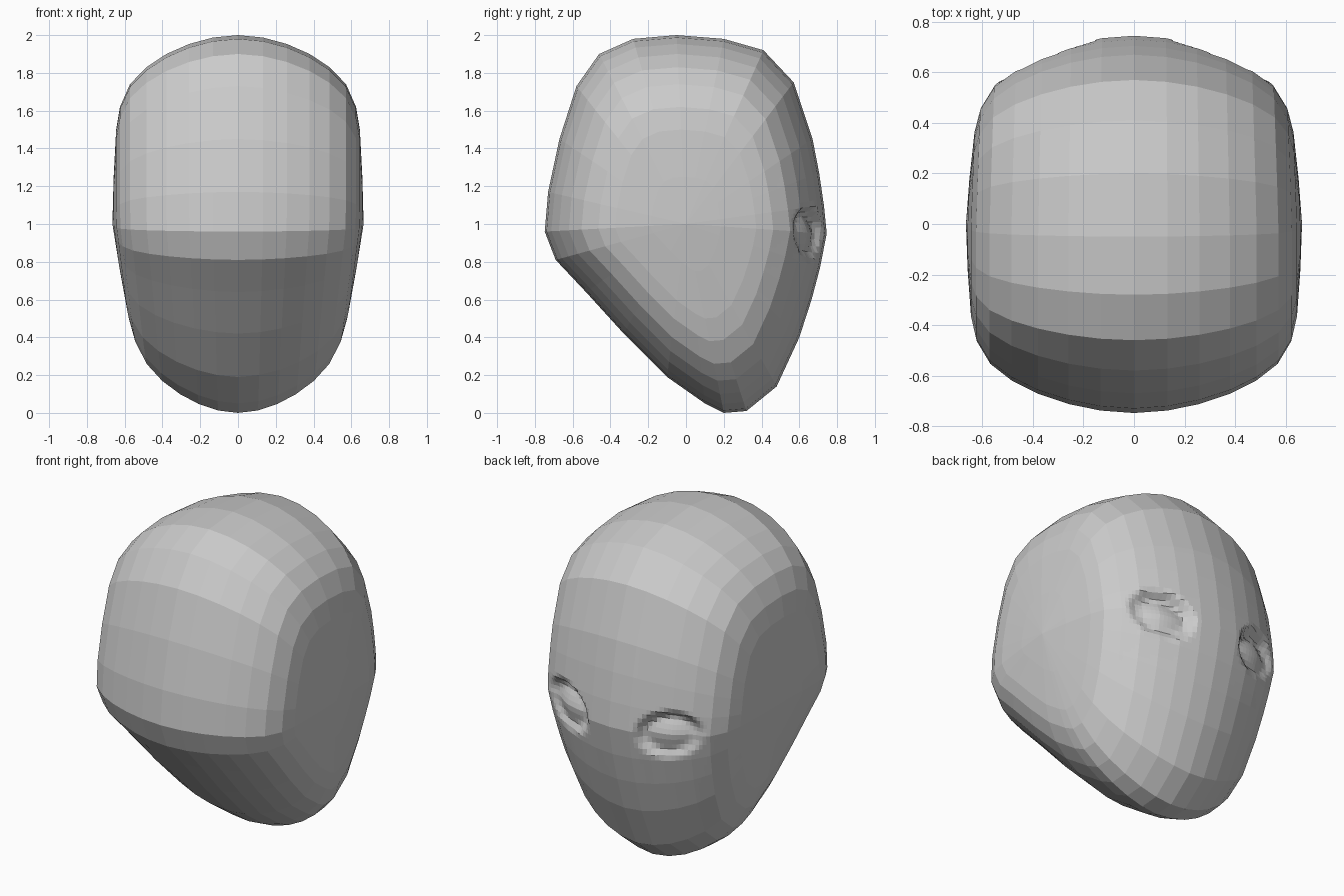
import bpy, bmesh, math

if "Cube" in bpy.data.objects:
    bpy.data.objects.remove(bpy.data.objects["Cube"])

# Head outline in the middle plane (y, z), clockwise from the crown
OUTLINE = [(-0.05, 2.0), (0.2, 1.98), (0.41, 1.92), (0.57, 1.75), (0.67, 1.45),
           (0.705, 1.27), (0.73, 1.1), (0.745, 0.95), (0.71, 0.77), (0.665, 0.6),
           (0.6, 0.4), (0.48, 0.14), (0.32, 0.01), (0.2, 0.0), (0.1, 0.05),
           (-0.1, 0.19), (-0.33, 0.42), (-0.53, 0.64), (-0.69, 0.81), (-0.748, 0.96),
           (-0.73, 1.17), (-0.67, 1.45), (-0.58, 1.73), (-0.46, 1.9), (-0.28, 1.98)]
# Ring size against sideways position, both as fractions
RINGS = [(1, 0), (0.987, 0.2), (0.953, 0.39), (0.9, 0.57), (0.83, 0.73),
         (0.74, 0.86), (0.62, 0.94), (0.5, 0.97), (0.25, 0.99)]
CORE = (0.0, 1.0)


def half_width(y, z):
    return 0.665 - 0.13 * max(0, 1 - z) - 0.04 * max(0, y)


def head_point(p, f, u):
    """Outline point pulled toward the core, pushed out sideways."""
    y = CORE[0] + f * (p[0] - CORE[0])
    z = CORE[1] + f * (p[1] - CORE[1])
    return (half_width(y, z) * u, y, z)


def eye_coords(co):
    """Position in the slanted eye ellipse: radius 1 is the rim."""
    a = math.radians(18)
    dx, dz = co.x - 0.34, co.z - 0.955
    u = (dx * math.cos(a) + dz * math.sin(a)) / 0.2
    v = (-dx * math.sin(a) + dz * math.cos(a)) / 0.15
    return u, v


def smooth(t):
    t = min(1, max(0, t))
    return t * t * (3 - 2 * t)


# Half of the skull as nested rings
bm = bmesh.new()
rings = [[bm.verts.new(head_point(p, *r)) for p in OUTLINE] for r in RINGS]
N = len(OUTLINE)
for a, b in zip(rings, rings[1:]):
    for i in range(N):
        j = (i + 1) % N
        bm.faces.new((a[i], a[j], b[j], b[i]))
tip = bm.verts.new((half_width(*CORE), *CORE))
for i in range(N):
    bm.faces.new((rings[-1][i], rings[-1][(i + 1) % N], tip))

# Finer faces around the eye: every face that touches the rim
faces = [f for f in bm.faces if f.calc_center_median().y > 0.3
         and 0.6 < f.calc_center_median().z < 1.35]
edges = list({e for f in faces for e in f.edges})
bmesh.ops.subdivide_edges(bm, edges=edges, cuts=4, use_grid_fill=True)

# Eye socket: sunken rim with a bulging eyeball, deeper beneath the brow
for v in bm.verts:
    u, up = eye_coords(v.co)
    r = math.hypot(u, up)
    if v.co.y > 0.3 and r < 1.0:
        dip = 0.06 * smooth((1 - r) / 0.45)
        bulge = 0.03 * max(0, 1 - (r / 0.75) ** 2)
        d = dip * (1 + 0.4 * up) - bulge
        v.co.y -= d * 0.95
        v.co.x -= d * 0.3

bmesh.ops.recalc_face_normals(bm, faces=bm.faces)
mesh = bpy.data.meshes.new("head")
bm.to_mesh(mesh)
bm.free()
head = bpy.data.objects.new("head", mesh)
bpy.context.collection.objects.link(head)

# Other half
mirror = head.modifiers.new("mirror", 'MIRROR')
mirror.merge_threshold = 0.001
